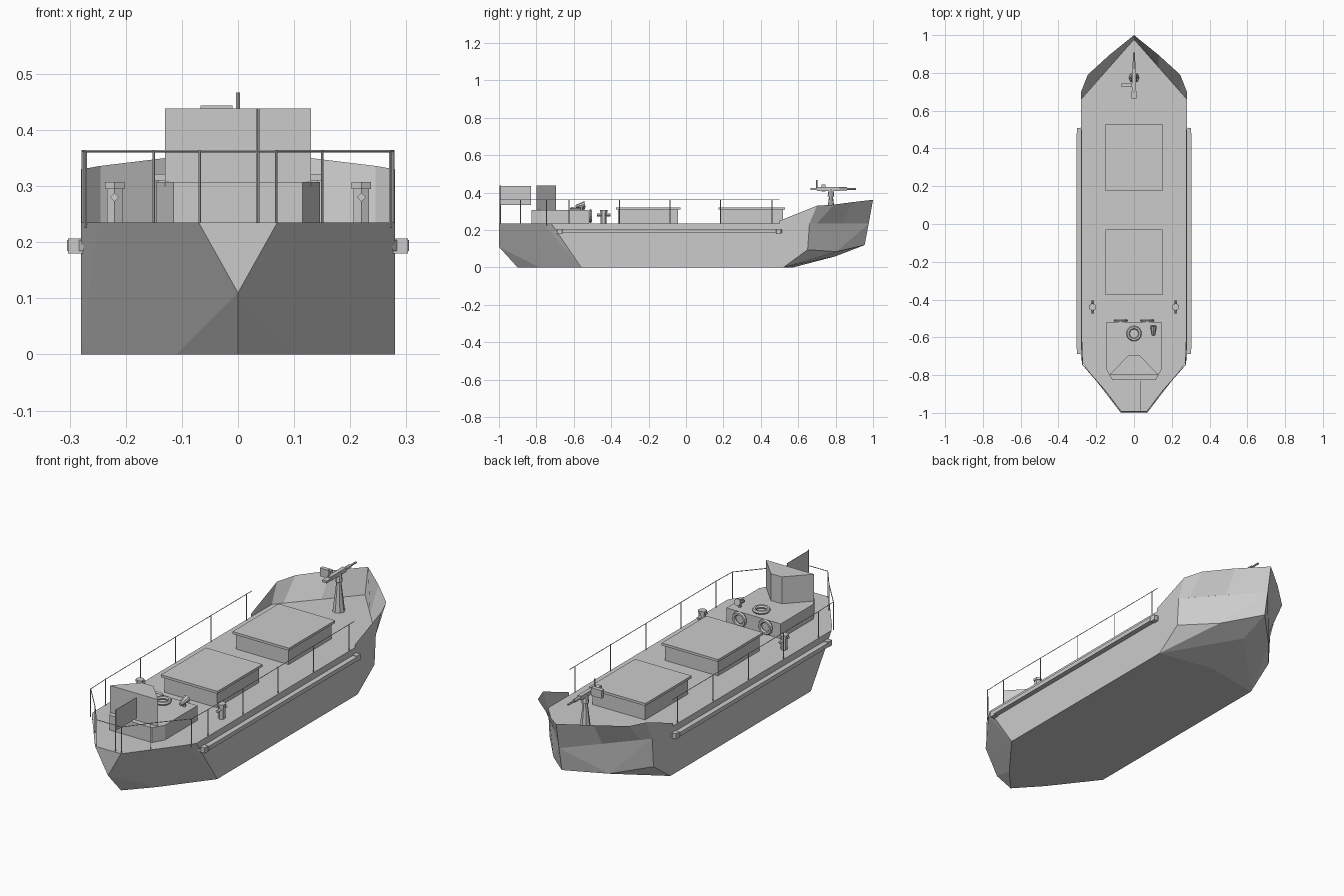
import bpy, bmesh
from math import radians
from mathutils import Vector

if "Cube" in bpy.data.objects:
    bpy.data.objects.remove(bpy.data.objects["Cube"])

DECK = 0.235


def mesh_obj(name, verts, faces):
    me = bpy.data.meshes.new(name)
    me.from_pydata(verts, [], faces)
    me.update()
    ob = bpy.data.objects.new(name, me)
    bpy.context.collection.objects.link(ob)
    return ob


def box(name, x0, x1, y0, y1, z0, z1):
    return prism(name, [(x0, y0), (x1, y0), (x1, y1), (x0, y1)], z0, z1)


def prism(name, outline, z0, z1):
    n = len(outline)
    verts = [(x, y, z0) for x, y in outline] + [(x, y, z1) for x, y in outline]
    faces = [tuple(reversed(range(n))), tuple(range(n, 2 * n))]
    faces += [(i, (i + 1) % n, n + (i + 1) % n, n + i) for i in range(n)]
    return mesh_obj(name, verts, faces)


def rod(name, a, b, r1, r2=None, sides=6):
    a, b = Vector(a), Vector(b)
    d = b - a
    bpy.ops.mesh.primitive_cone_add(vertices=sides, radius1=r1, radius2=r1 if r2 is None else r2,
                                    depth=d.length, location=(a + b) / 2,
                                    rotation=d.to_track_quat('Z', 'Y').to_euler())
    bpy.context.object.name = name


def ring(name, loc, major, minor, rot=(0, 0, 0)):
    bpy.ops.mesh.primitive_torus_add(location=loc, rotation=rot, major_radius=major, minor_radius=minor,
                                     major_segments=14, minor_segments=6)
    bpy.context.object.name = name


# hull: faceted solid wrapped round half-outline points
half = [(0.07, -1, DECK), (0.25, -0.765, DECK), (0.28, -0.72, DECK), (0.28, 0.66, DECK),
        (0, 0.977, DECK), (0, -1, 0.11), (0, -0.9, 0), (0.11, -0.78, 0), (0.28, -0.56, 0),
        (0.28, 0.52, 0), (0, 0.57, 0), (0.28, 0.65, 0.095), (0.15, 0.805, 0.085),
        (0, 0.8, 0.06), (0, 0.955, 0.12)]
bm = bmesh.new()
for x, y, z in half:
    for s in ((1, -1) if x else (1,)):
        bm.verts.new((s * x, y, z))
bmesh.ops.convex_hull(bm, input=bm.verts[:])
bmesh.ops.dissolve_limit(bm, angle_limit=radians(0.5), verts=bm.verts[:], edges=bm.edges[:])
hull = mesh_obj("hull", [], [])
bm.to_mesh(hull.data)
bm.free()

# flared bow bulwark
low = [(0.28, 0.5, DECK), (0.28, 0.66, DECK), (0.245, 0.70, DECK), (0.13, 0.83, DECK), (0, 0.977, DECK)]
top = [(0.28, 0.5, 0.25), (0.28, 0.7, 0.33), (0.245, 0.79, 0.336), (0.13, 0.895, 0.35), (0, 1, 0.362)]
for s, side in ((1, "right"), (-1, "left")):
    v = [(s * x, y, z) for x, y, z in low + top]
    mesh_obj("bulwark_" + side, v, [(i, i + 1, i + 6, i + 5)[::s] for i in range(4)])

# rubbing strakes with tapered ends
for s in (1, -1):
    o = [(0.275, -0.70), (0.305, -0.66), (0.305, 0.48), (0.275, 0.52)]
    prism("rubbing_strake", [(s * x, y) for x, y in o][::s], 0.184, 0.204)
    for y in (-0.675, 0.495):
        xs = sorted((s * 0.275, s * 0.303))
        box("strake_end", *xs, y - 0.014, y + 0.014, 0.18, 0.207)

# cargo hatches
for y0, y1 in ((-0.375, -0.03), (0.175, 0.53)):
    box("hatch_coaming", -0.142, 0.142, y0 + 0.012, y1 - 0.012, DECK - 0.01, 0.31)
    box("hatch_lid", -0.152, 0.152, y0, y1, 0.31, 0.322)

# deckhouse and wedge-shaped tower
prism("deckhouse", [(-0.115, -0.825), (0.115, -0.825), (0.146, -0.77), (0.146, -0.52),
                    (-0.146, -0.52), (-0.146, -0.77)], DECK - 0.01, 0.307)
prism("tower", [(-0.13, -0.8), (0.13, -0.8), (0.03, -0.695), (-0.03, -0.695)], 0.3, 0.438)

# lifebuoys
for x in (-0.07, 0.07):
    ring("lifebuoy", (x, -0.511, 0.275), 0.029, 0.009, (radians(90), 0, 0))
ring("roof_lifebuoy", (0, -0.58, 0.315), 0.032, 0.009)

# searchlight on the roof
rod("searchlight_stand", (0.103, -0.56, 0.3), (0.103, -0.56, 0.33), 0.007)
rod("searchlight", (0.103, -0.59, 0.326), (0.103, -0.54, 0.338), 0.008, 0.017, 8)

# bollards with cross pins
for x in (-0.22, 0.22):
    rod("bollard", (x, -0.44, DECK), (x, -0.44, 0.3), 0.016)
    rod("bollard_cap", (x, -0.44, 0.295), (x, -0.44, 0.307), 0.02)
    rod("bollard_pin", (x, -0.475, 0.28), (x, -0.405, 0.28), 0.008, sides=4)

# railing: one path from bow right round the stern, with posts
side = [(0.276, y) for y in (0.46, 0.185, -0.085, -0.355, -0.625)] + [(0.272, -0.745), (0.15, -0.885), (0.068, -0.993)]
path = [(0.276, 0.5)] + side + [(-x, y) for x, y in reversed(side)] + [(-0.276, 0.5)]
for a, b in zip(path, path[1:]):
    rod("handrail", (*a, 0.362), (*b, 0.362), 0.002, sides=4)
for x, y in path[1:-1]:
    rod("rail_post", (x, y, DECK - 0.01), (x, y, 0.364), 0.0025, sides=4)

# stern flag
rod("flag_pole", (0.035, -0.993, DECK), (0.035, -0.993, 0.438), 0.003, sides=4)
box("flag", 0.034, 0.036, -0.995, -0.83, 0.335, 0.436)

# bow gun
rod("gun_pedestal", (0, 0.775, DECK), (0, 0.775, 0.385), 0.028, 0.01, 8)
rod("gun_pivot", (0, 0.775, 0.38), (0, 0.775, 0.42), 0.018, 0.012, 8)
box("gun_body", -0.01, 0.01, 0.70, 0.82, 0.41, 0.43)
rod("gun_jacket", (0, 0.81, 0.42), (0, 0.86, 0.42), 0.009)
rod("gun_barrel", (0, 0.85, 0.42), (0, 0.908, 0.42), 0.005)
box("ammo_box", -0.067, -0.01, 0.725, 0.745, 0.405, 0.444)
box("gun_grip", -0.012, 0.012, 0.665, 0.705, 0.413, 0.424)
rod("gun_sight", (0, 0.70, 0.42), (0, 0.70, 0.467), 0.004, sides=4)
